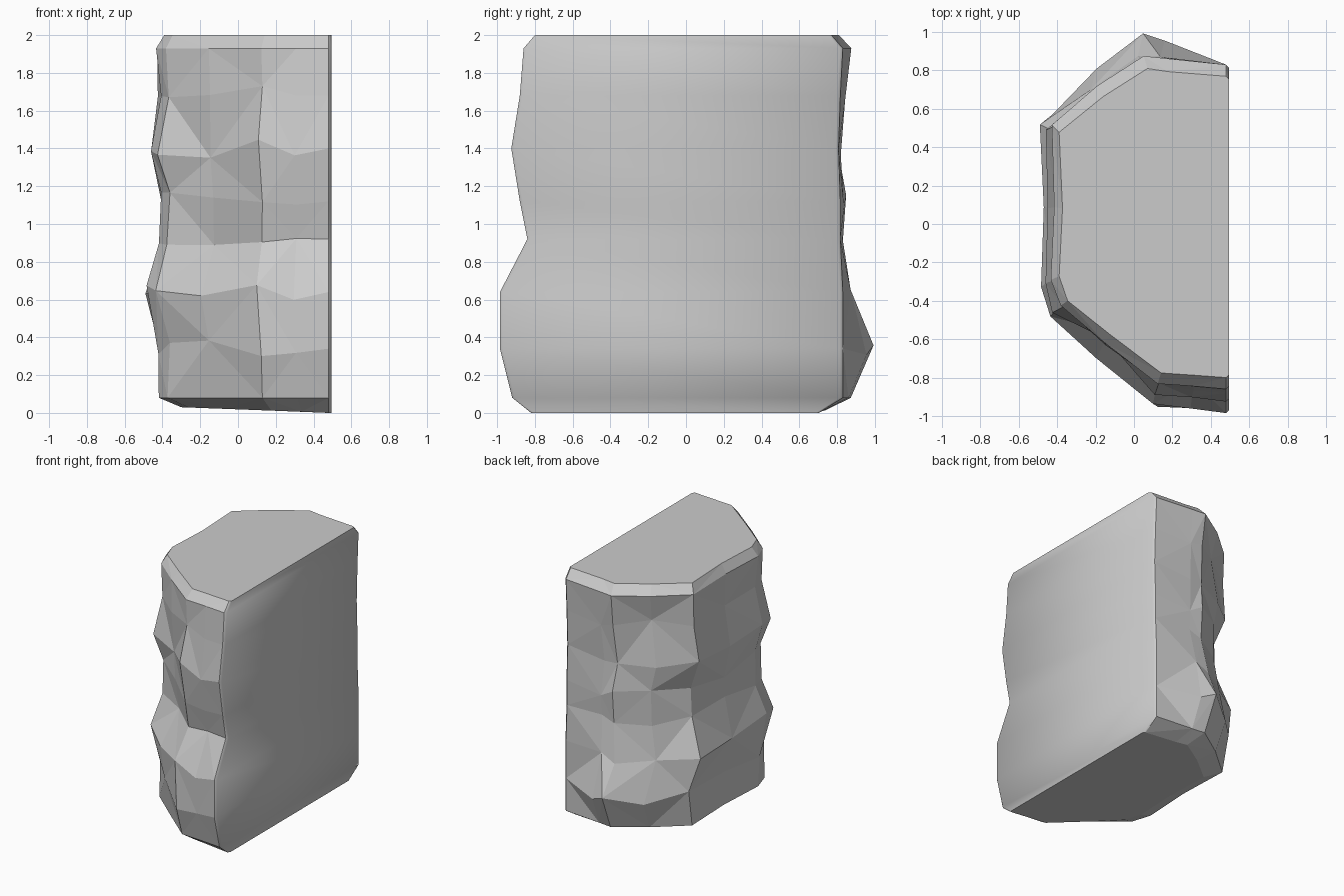
import bpy, bmesh, random
from mathutils import Vector

if "Cube" in bpy.data.objects:
    bpy.data.objects.remove(bpy.data.objects["Cube"])

random.seed(4)
RIGHT = 0.495
BEVEL = 0.015

# plan outline: u = 0 at the flat right side, 1 at the left; v = -1 front, 1 back
plan = [(0, -1), (.2, -.985), (.4, -.97), (.7, -.72), (.95, -.50), (1, -.34),
        (.98, .10), (1, .59), (.74, .82), (.48, 1), (.36, .98), (0, .95)]

# rings: height, left x, front y, back y
rings = [(0, -.30, -.82, .74), (.08, -.42, -.92, .88), (.34, -.435, -.985, .985),
         (.64, -.50, -.985, .89), (.92, -.43, -.84, .86), (1.12, -.42, -.88, .86),
         (1.40, -.475, -.925, .85), (1.68, -.425, -.88, .86),
         (1.93, -.435, -.86, .885), (2.0, -.39, -.80, .81)]

# chipped hollows: (ring, column) -> inward depth, negative bulges outward
dents = {(6, 3): .07, (5, 3): .03, (4, 7): .06, (5, 7): .05, (4, 3): .03,
         (6, 9): .04, (7, 2): .02, (4, 9): .03, (7, 8): .03, (2, 4): .02,
         (2, 9): -.02, (2, 8): -.02, (3, 8): .03}

bm = bmesh.new()
end = len(plan) - 1
last = len(rings) - 1
grid = []
for i, (z, left, front, back) in enumerate(rings):
    row = []
    for j, (u, v) in enumerate(plan):
        p = Vector((RIGHT + (left - RIGHT) * u, front * -v if v < 0 else back * v, z))
        if j == end:
            p.y = min(p.y, .83)
        if j in (0, end):
            p.x = RIGHT - BEVEL
        if i == 0:
            p.z += .03 * u
        if 0 < i < last and j not in (0, end):
            inner = 1 < i < last - 1
            inward = Vector((.2 - p.x, -p.y, 0)).normalized()
            chip = random.uniform(0, .02 if inner else .01)
            p += inward * (chip + dents.get((i, j), 0))
            if inner:
                p.z += random.uniform(-.05, .05)
        row.append(bm.verts.new(p))
    grid.append(row)

# rim of the cut side, slightly inset for a soft edge
rim = []
for i, row in enumerate(grid):
    z = row[0].co.z
    rim.append([bm.verts.new((RIGHT, row[k].co.y - s * BEVEL, z))
                for k, s in ((end, 1), (0, -1))])

# faceted rock sides with alternating diagonals
for i in range(last):
    for j in range(end):
        a, b = grid[i][j], grid[i][j + 1]
        d, c = grid[i + 1][j], grid[i + 1][j + 1]
        tris = ((a, b, c), (a, c, d)) if (i + j) % 2 else ((a, b, d), (b, c, d))
        for t in tris:
            bm.faces.new(t)

# smooth cut side with its two soft edges
for i in range(last):
    lower = [grid[i][end], *rim[i], grid[i][0]]
    upper = [grid[i + 1][end], *rim[i + 1], grid[i + 1][0]]
    for k in range(3):
        f = bm.faces.new((lower[k], lower[k + 1], upper[k + 1], upper[k]))
        f.smooth = True

# top and underside
bm.faces.new(grid[-1] + rim[-1])
bm.faces.new((grid[0] + rim[0])[::-1])
bmesh.ops.recalc_face_normals(bm, faces=bm.faces[:])

mesh = bpy.data.meshes.new("cliff_rock")
bm.to_mesh(mesh)
bm.free()
rock = bpy.data.objects.new("cliff_rock", mesh)
bpy.context.collection.objects.link(rock)
